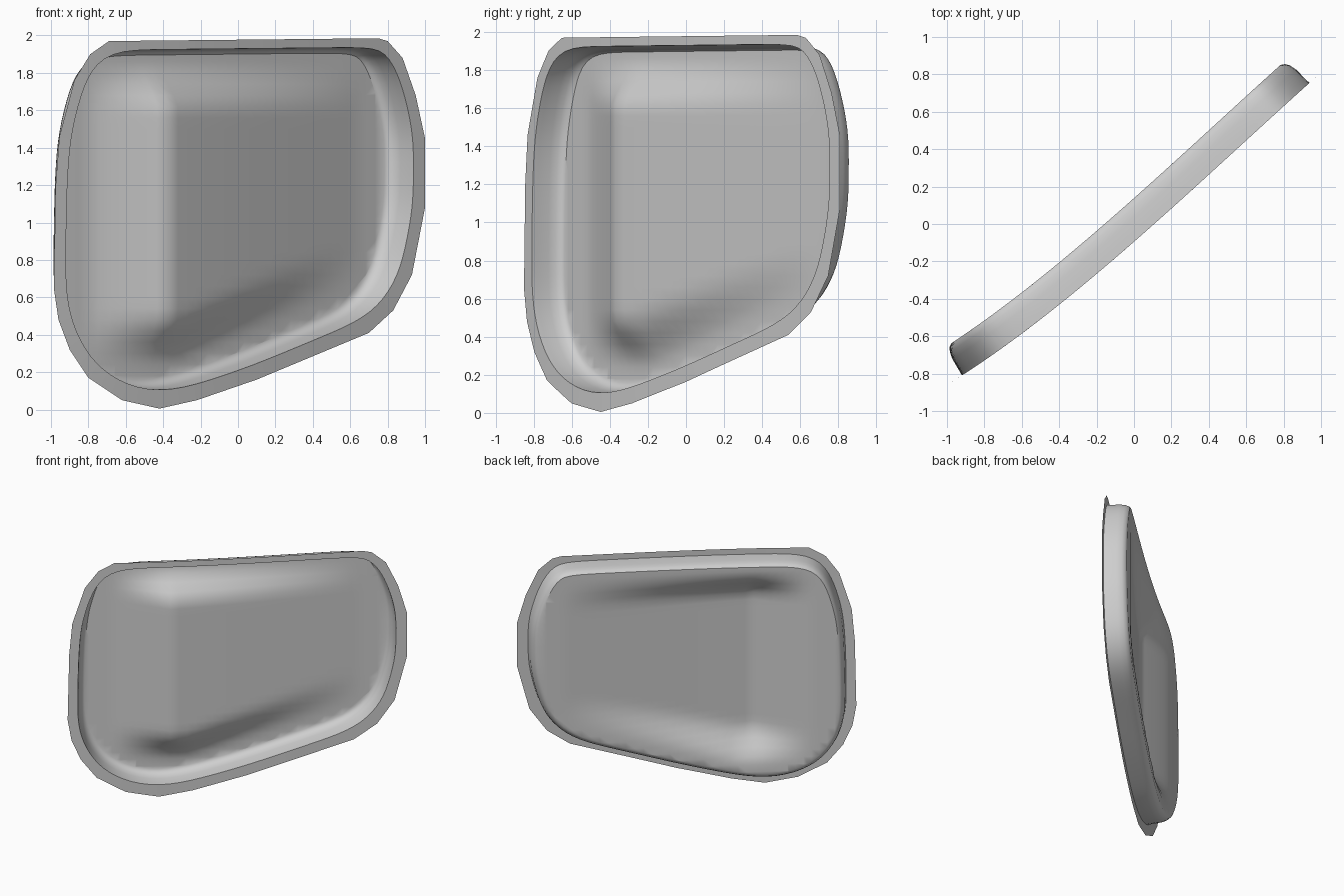
import bpy, bmesh, math
from mathutils import Vector

if "Cube" in bpy.data.objects:
    bpy.data.objects.remove(bpy.data.objects["Cube"], do_unlink=True)

STRETCH = 1.3  # true length along the panel per unit of x

# Faceted outer edge of the flange, as x and z
OUTLINE = [(-.985, .65), (-.975, 1.2), (-.955, 1.46), (-.875, 1.76), (-.79, 1.9), (-.69, 1.97),
           (.75, 1.985), (.8, 1.97), (.88, 1.88), (.95, 1.68), (1, 1.45), (1, 1.08),
           (.93, .72), (.83, .53), (.7, .41), (.1, .16), (-.22, .05), (-.42, .005),
           (-.62, .05), (-.8, .17), (-.9, .32), (-.96, .48)]


def bend(x, z, depth):
    """Place a flat panel point on the diagonal, gently bowed surface."""
    y = -.095 + .875 * x + .07 * x**2 - .04 * x**3
    slope = .875 + .14 * x - .12 * x**2
    back = Vector((-slope, 1, 0)).normalized() * depth
    return Vector((x, y, z)) + back


def ease(value, start, end):
    t = min(1, max(0, (value - start) / (end - start)))
    return t * t * (3 - 2 * t)


def raised_pad(x, z):
    """Height of the pad that rises to a ridge and fades to the far side."""
    low = .24 + max(0, x + .25) * .4
    ramp = min(1, max(0, (x + .7) / .35)) ** 1.3
    fade = 1 - min(1, max(0, (x + .35) / 1.1))
    return .15 * ramp * fade * ease(z, low, low + .28) * ease(z, 1.84, 1.6)


def subdivide(points):
    dense = []
    for i, a in enumerate(points):
        a, b = Vector(a), Vector(points[(i + 1) % len(points)])
        steps = max(2, math.ceil((b - a).length / .07))
        dense += [a.lerp(b, k / steps) for k in range(steps)]
    return dense


def soften(points, rounds):
    for _ in range(rounds):
        points = [(points[i - 1] + p * 2 + points[(i + 1) % len(points)]) / 4
                  for i, p in enumerate(points)]
    return points


def inset(points, distance):
    result = []
    for i, p in enumerate(points):
        t = points[(i + 1) % len(points)] - points[i - 1]
        outward = Vector((-t.y, t.x * STRETCH)).normalized()
        amount = distance * (1 - .4 * max(0, outward.y))
        result.append(p - Vector((outward.x / STRETCH, outward.y)) * amount)
    return result


outer = subdivide(OUTLINE)
smooth = soften(outer, 6)

# Flange, then a side wall that rounds in towards the floor; y holds depth
profile = [(.08, 0), (.082, .03), (.085, .1), (.095, .14), (.11, .163), (.13, .175)]
rings = [(outer, 0)] + [(inset(smooth, d), depth) for d, depth in profile]
bm = bmesh.new()
loops = [[bm.verts.new((p.x, depth, p.y)) for p in pts] for pts, depth in rings]
for a, b in zip(loops, loops[1:]):
    for i in range(len(a)):
        j = (i + 1) % len(a)
        bm.faces.new((a[i], b[i], b[j], a[j]))

# Floor, cut into a grid so the pad can be shaped with a straight ridge
floor = bm.faces.new(list(reversed(loops[-1])))
floor.material_index = 1
cuts = [((-.35 + k * .05, 0, 0), (1, 0, 0)) for k in range(-12, 25)]
cuts += [((0, 0, k * .06), (0, 0, 1)) for k in range(1, 33)]
for position, normal in cuts:
    faces = [f for f in bm.faces if f.material_index == 1]
    geom = set(faces)
    for f in faces:
        geom.update(f.edges)
        geom.update(f.verts)
    bmesh.ops.bisect_plane(bm, geom=list(geom), dist=1e-5, plane_co=position, plane_no=normal)

# Raise the pad, then bend the whole panel
for v in bm.verts:
    on_floor = all(f.material_index == 1 for f in v.link_faces)
    lift = raised_pad(v.co.x, v.co.z) if on_floor else 0
    v.co = bend(v.co.x, v.co.z, v.co.y - lift)
for f in bm.faces:
    f.material_index = 0
bmesh.ops.recalc_face_normals(bm, faces=bm.faces)
if sum((f.normal.x - f.normal.y) * f.calc_area() for f in bm.faces) < 0:
    bmesh.ops.reverse_faces(bm, faces=bm.faces)

mesh = bpy.data.meshes.new("recessed_panel")
bm.to_mesh(mesh)
bm.free()
panel = bpy.data.objects.new("recessed_panel", mesh)
bpy.context.collection.objects.link(panel)

# Plain grey
grey = bpy.data.materials.new("plain_grey")
grey.use_nodes = True
colour = (.62, .62, .62, 1)
grey.diffuse_color = colour
grey.node_tree.nodes["Principled BSDF"].inputs["Base Color"].default_value = colour
mesh.materials.append(grey)

bpy.context.view_layer.objects.active = panel
panel.select_set(True)
bpy.ops.object.shade_smooth_by_angle(angle=math.radians(35))
